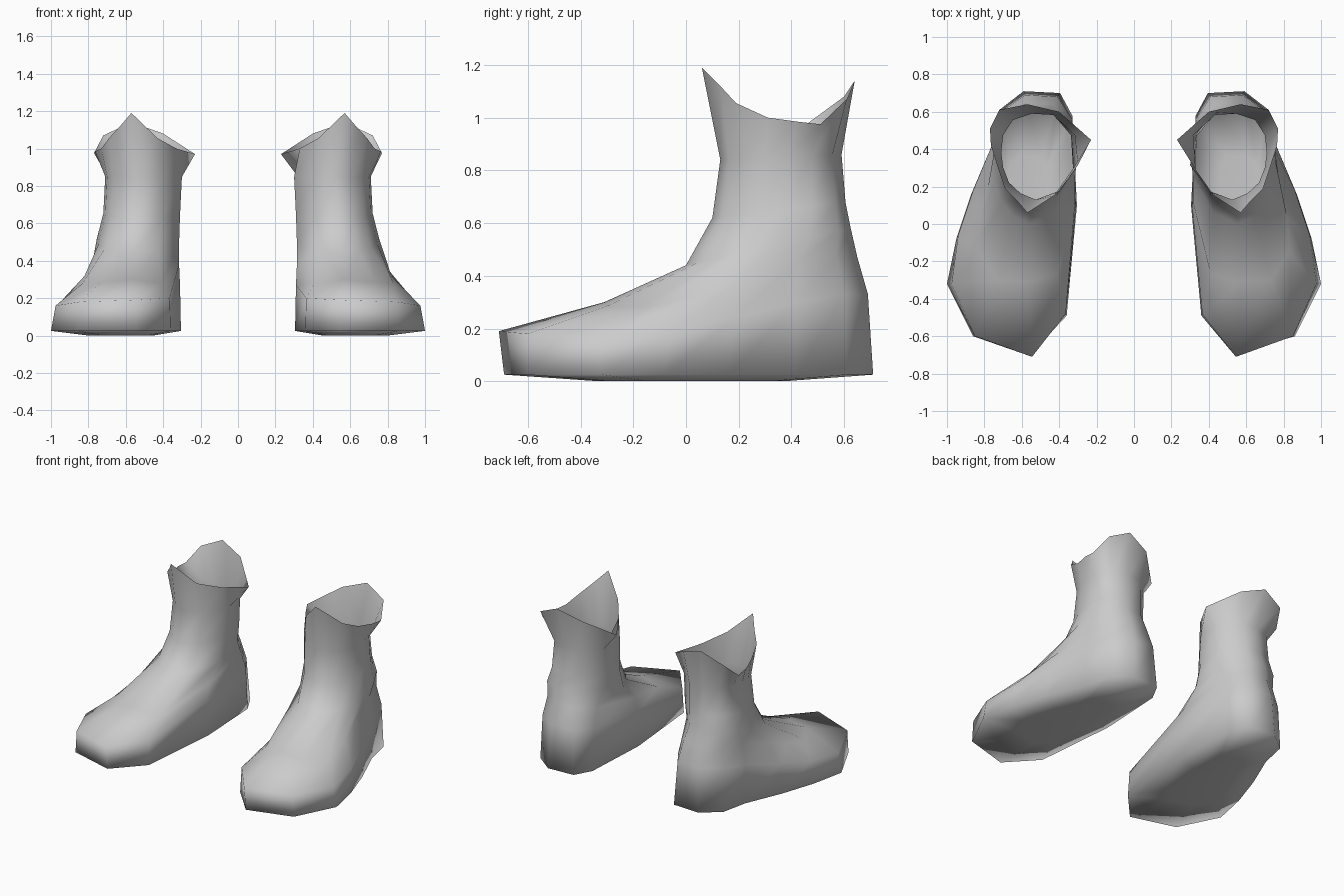
import bpy

cube = bpy.data.objects.get("Cube")
if cube:
    bpy.data.objects.remove(cube, do_unlink=True)

grey = bpy.data.materials.new("plain_grey")
grey.use_nodes = True
GREY = (0.6, 0.6, 0.6, 1)
grey.diffuse_color = GREY
grey.node_tree.nodes["Principled BSDF"].inputs["Base Color"].default_value = GREY

# Every ring has 12 points: toe, round the outer side, heel, back along the inner side
SOLE = [(.545, -.69), (.86, -.60), (1.0, -.32), (.95, -.08), (.87, .16), (.76, .42),
        (.72, .61), (.59, .71), (.395, .70), (.33, .58), (.305, .10), (.36, -.49)]
WELT = [(.545, -.71, .19), (.85, -.60, .18), (.975, -.32, .16), (.94, -.06, .19),
        (.86, .18, .24), (.76, .42, .30), (.71, .60, .33), (.58, .69, .33),
        (.41, .68, .33), (.33, .56, .32), (.31, .10, .27), (.365, -.48, .20)]
INSTEP = [(.57, -.31, .30), (.73, -.30, .285), (.83, -.15, .28), (.82, .03, .32),
          (.78, .20, .38), (.74, .42, .45), (.69, .57, .47), (.57, .65, .47),
          (.43, .64, .47), (.34, .52, .45), (.315, .12, .38), (.41, -.27, .28)]
RIM = [(.57, .06, 1.19), (.63, .13, 1.12), (.69, .19, 1.055), (.73, .31, 1.0),
       (.765, .42, .985), (.77, .51, .975), (.72, .61, 1.07), (.57, .64, 1.14),
       (.40, .60, 1.08), (.23, .45, .97), (.33, .29, 1.0), (.43, .15, 1.055)]
SHAFT = [(.1, -1), (.5, -.85), (.8, -.6), (.95, -.25), (1, .1), (.95, .5),
         (.7, .85), (.2, 1), (-.35, .97), (-.92, .5), (-1, -.2), (-.5, -.8)]


def shaft_ring(x0, x1, y0, y1, z0, z1):
    """Leg section between inner/outer x and front/back y, tilted from z0 to z1."""
    return [(x0 + (x1 - x0) * (u + 1) / 2, y0 + (y1 - y0) * (v + 1) / 2,
             z0 + (z1 - z0) * (v + 1) / 2) for u, v in SHAFT]


def sole_ring(scale, z):
    cx, cy = .60, .03
    return [(cx + (x - cx) * scale, cy + (y - cy) * scale, z) for x, y in SOLE]


def build_boot(name, side):
    rings = [sole_ring(.5, 0), sole_ring(1, .025), WELT, INSTEP,
             shaft_ring(.315, .755, .0, .625, .44, .58),
             shaft_ring(.31, .72, .10, .605, .62, .68),
             shaft_ring(.30, .71, .13, .59, .84, .86), RIM]
    n = len(SOLE)
    verts = [(side * x, y, z) for ring in rings for x, y, z in ring]
    faces = [tuple(reversed(range(n)))]
    for r in range(len(rings) - 1):
        for i in range(n):
            j = (i + 1) % n
            faces.append((r * n + i, r * n + j, (r + 1) * n + j, (r + 1) * n + i))
    if side < 0:
        faces = [f[::-1] for f in faces]
    mesh = bpy.data.meshes.new(name)
    mesh.from_pydata(verts, [], faces)
    mesh.materials.append(grey)
    mesh.shade_smooth()
    obj = bpy.data.objects.new(name, mesh)
    bpy.context.collection.objects.link(obj)


build_boot("left_boot", 1)
build_boot("right_boot", -1)
